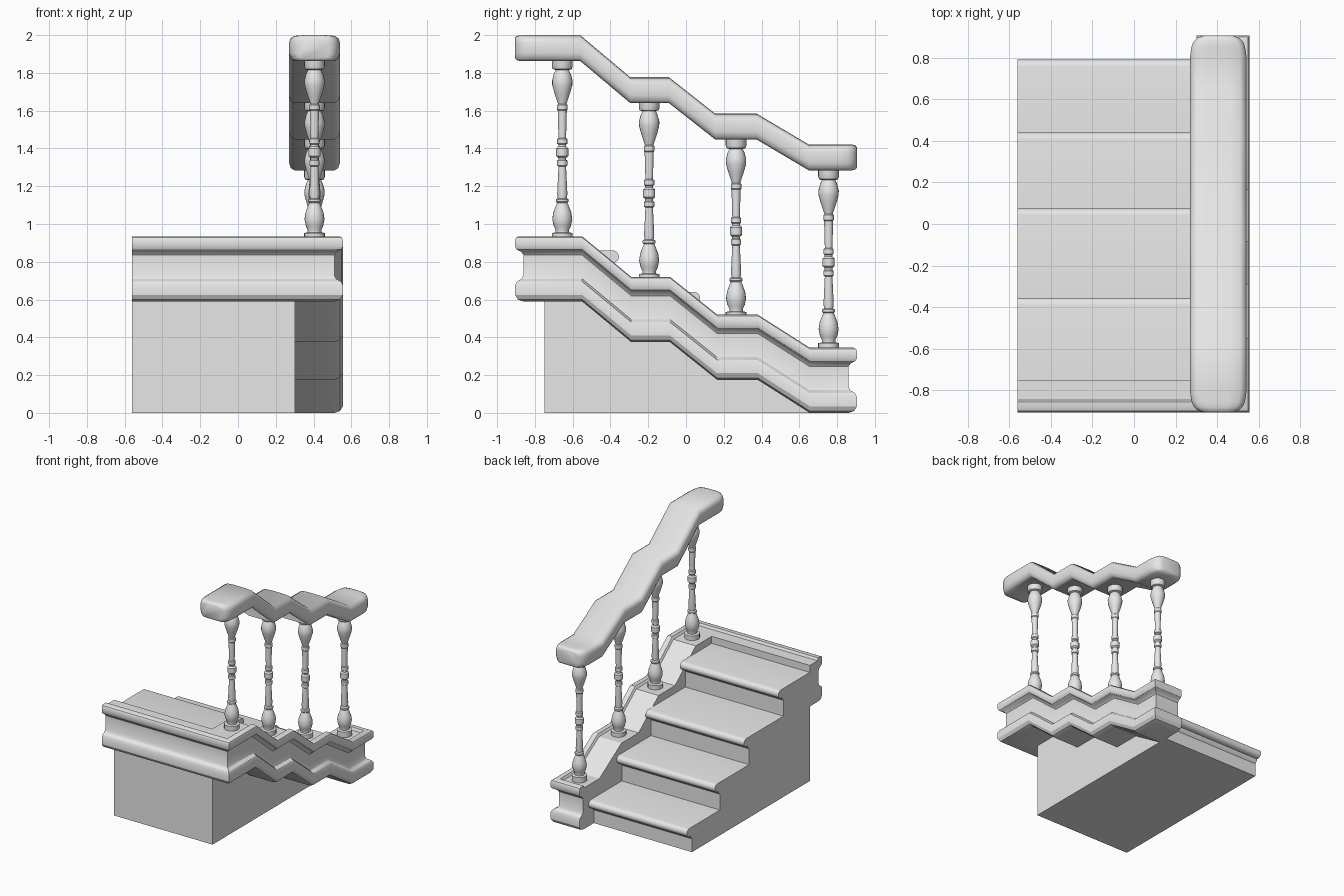
import bpy
import bmesh
import math

cube = bpy.data.objects.get("Cube")
if cube:
    bpy.data.objects.remove(cube, do_unlink=True)

stone = bpy.data.materials.new("pale_grey")
stone.use_nodes = True
GREY = (0.8, 0.8, 0.8, 1)
stone.diffuse_color = GREY
stone.node_tree.nodes["Principled BSDF"].inputs["Base Color"].default_value = GREY


def loft(name, rings, angle=30):
    """Skin a list of equal closed rings and cap both ends."""
    bm = bmesh.new()
    rows = [[bm.verts.new(p) for p in ring] for ring in rings]
    n = len(rows[0])
    for a, b in zip(rows, rows[1:]):
        for i in range(n):
            j = (i + 1) % n
            bm.faces.new((a[i], a[j], b[j], b[i]))
    bm.faces.new(rows[0])
    bm.faces.new(rows[-1])
    bmesh.ops.remove_doubles(bm, verts=bm.verts, dist=0.0001)
    bmesh.ops.recalc_face_normals(bm, faces=bm.faces)
    mesh = bpy.data.meshes.new(name)
    bm.to_mesh(mesh)
    bm.free()
    mesh.materials.append(stone)
    obj = bpy.data.objects.new(name, mesh)
    bpy.context.collection.objects.link(obj)
    bpy.ops.object.select_all(action='DESELECT')
    obj.select_set(True)
    bpy.context.view_layer.objects.active = obj
    bpy.ops.object.shade_smooth_by_angle(angle=math.radians(angle))
    return obj


# Overall limits: left end, inner wall, outer wall, front and back
X_END, X_IN, X_OUT, Y_OUT, Y_WALL = -0.56, 0.30, 0.555, 0.905, -0.75

# Stair block: side profile with rounded nosings and small coves
side = [(Y_WALL, 0), (Y_WALL, 0.86)]
R = 0.0325
for nose, top in ((-0.355, 0.86), (0.075, 0.64), (0.44, 0.42), (0.79, 0.20)):
    for k in range(9):
        a = math.pi / 2 - math.pi * k / 8
        side.append((nose - R + R * math.cos(a), top - R + R * math.sin(a)))
    side += [(nose - 0.045, top - 0.065), (nose - 0.05, top - 0.08),
             (nose - 0.065, top - 0.095), (nose - 0.065, max(top - 0.22, 0))]
loft("stairs", [[(x, y, z) for y, z in side] for x in (X_END, X_IN + 0.002)])

# Moulded stringer: (inset, height) section swept round the front, side and end
section = [(0.045, 0), (0.015, 0.01), (0, 0.035), (0, 0.085), (0.01, 0.105),
           (0.035, 0.12), (0.045, 0.14), (0.045, 0.245), (0.033, 0.262),
           (0.008, 0.275), (0, 0.29), (0, 0.327), (0.006, 0.339),
           (0.018, 0.345), (0.05, 0.345), (0.06, 0.326)]
slope = [(-0.55, 0.59), (-0.29, 0.375), (-0.085, 0.375),
         (0.165, 0.175), (0.38, 0.175), (0.655, 0)]
HIGH, LOW = slope[0][1], slope[-1][1]


def outer_ring(place, base):
    return [(*place(d), h + base) for d, h in section]


def with_inner(ring, x, y, base):
    return ring + [(x, y, section[-1][1] + base), (x, y, base)]


rings = [
    with_inner(outer_ring(lambda d: (X_END, d - Y_OUT), HIGH), X_END, Y_WALL, HIGH),
    with_inner(outer_ring(lambda d: (X_OUT - d, d - Y_OUT), HIGH), X_IN, Y_WALL, HIGH)]
for y, base in slope:
    rings.append(with_inner(outer_ring(lambda d: (X_OUT - d, y), base), X_IN, y, base))
for far in (lambda d: (X_OUT - d, Y_OUT - d), lambda d: (X_IN, Y_OUT - d)):
    rings.append(with_inner(outer_ring(far, LOW), X_IN, 0.82, LOW))
loft("moulded_stringer", rings)

# Handrail: rounded section following the same zigzag, narrowing at its ends
RAIL_X, HALF = 0.405, 0.135
half_rail = [(0.78, 0), (0.93, 0.012), (1, 0.04), (1, 0.098),
             (0.94, 0.12), (0.78, 0.133), (0.4, 0.137)]
rail_section = half_rail + [(-u, h) for u, h in reversed(half_rail)]
rail_path = [(-0.56, 1.863), (-0.295, 1.64), (-0.09, 1.64),
             (0.155, 1.447), (0.375, 1.447), (0.65, 1.284)]
tip = [(0.905, 0.55, 0.8), (0.897, 0.72, 0.93), (0.88, 0.86, 1),
       (0.855, 0.95, 1), (0.81, 1, 1)]
stations = [(-y, 1.863, w, t) for y, w, t in tip]
stations += [(y, z, 1, 1) for y, z in rail_path]
stations += [(y, 1.284, w, t) for y, w, t in reversed(tip)]
MID = 0.068
loft("handrail", [[(RAIL_X + u * HALF * w, y, z + MID + (h - MID) * t)
                   for u, h in rail_section] for y, z, w, t in stations], 45)

# Turned balusters: (radius, height) profile spun round each post
turning = [(0.055, -0.03), (0.055, 0.022), (0.036, 0.026), (0.036, 0.04),
           (0.046, 0.06), (0.053, 0.095), (0.048, 0.13), (0.035, 0.165),
           (0.028, 0.182), (0.034, 0.188), (0.034, 0.2), (0.024, 0.206),
           (0.027, 0.23), (0.02, 0.375), (0.027, 0.38), (0.027, 0.405),
           (0.021, 0.41), (0.021, 0.42), (0.032, 0.43), (0.032, 0.47),
           (0.021, 0.48), (0.021, 0.49), (0.027, 0.495), (0.027, 0.52),
           (0.02, 0.525), (0.024, 0.67), (0.028, 0.675), (0.028, 0.7),
           (0.022, 0.705), (0.03, 0.73), (0.042, 0.765), (0.053, 0.805),
           (0.054, 0.83), (0.045, 0.865), (0.035, 0.885), (0.05, 0.89),
           (0.055, 0.905), (0.055, 0.955)]
SIDES = 20
for i, (y, base) in enumerate(((-0.655, 0.93), (-0.195, 0.712),
                               (0.265, 0.512), (0.755, 0.347))):
    loft(f"baluster_{i + 1}",
         [[(RAIL_X + r * math.cos(math.tau * k / SIDES),
            y + r * math.sin(math.tau * k / SIDES), base + h)
           for k in range(SIDES)] for r, h in turning])
